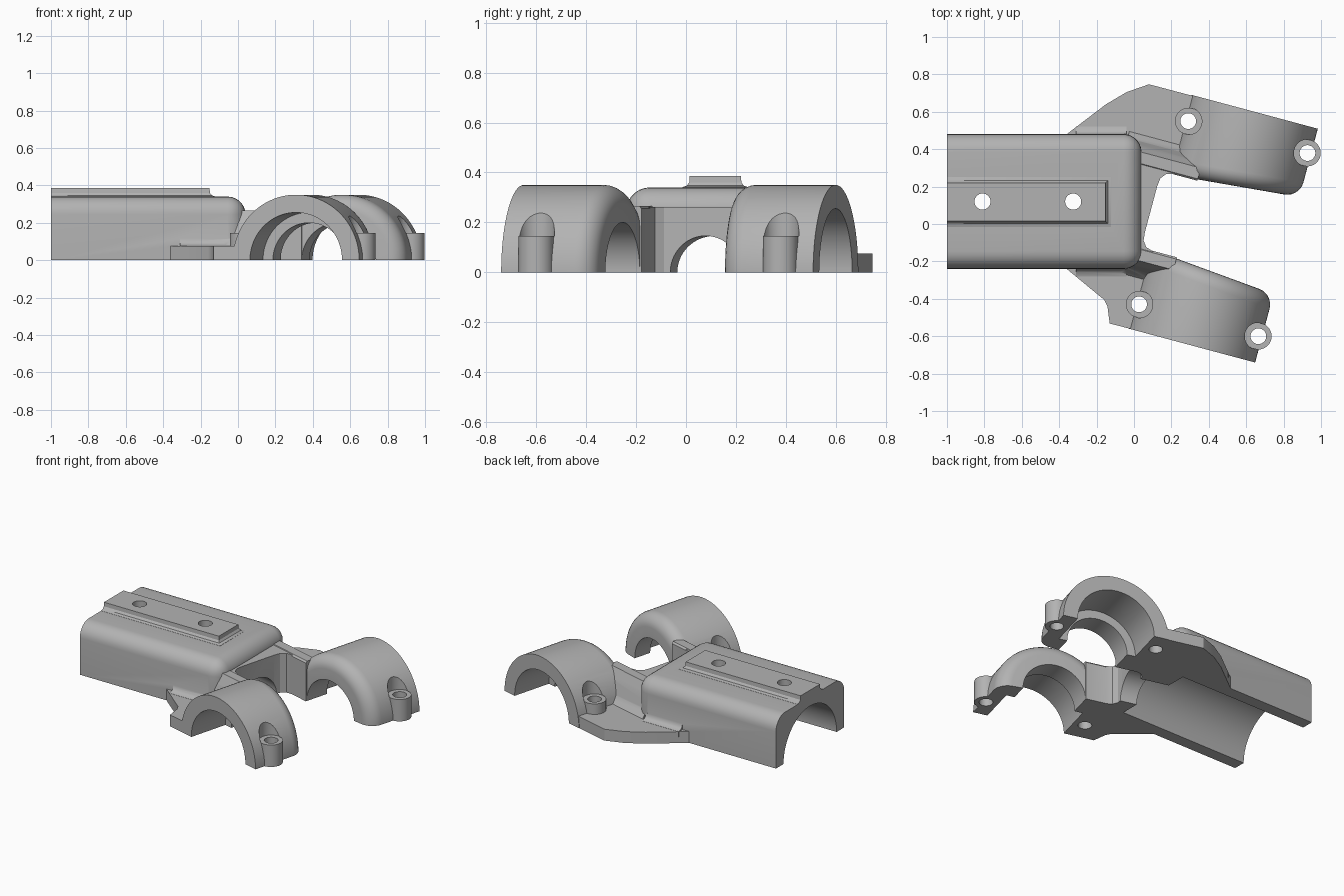
import bpy, bmesh, math
from mathutils import Vector

if "Cube" in bpy.data.objects:
    bpy.data.objects.remove(bpy.data.objects["Cube"])

grey = bpy.data.materials.new("plain_grey")
grey.use_nodes = True
grey.diffuse_color = (0.45, 0.45, 0.45, 1)
grey.node_tree.nodes["Principled BSDF"].inputs["Base Color"].default_value = grey.diffuse_color

# Clamp frame: u runs across the clamps, v along their shared axis
TILT = math.radians(15)
U = Vector((math.cos(TILT), -math.sin(TILT), 0))
V = Vector((math.sin(TILT), math.cos(TILT), 0))
ORIGIN = Vector((0.31, -0.65, 0))
SPAN = 1.294
MID_Y = 0.12
LOW = -0.3


def local(u, v, z=0.0, side=0):
    """Clamp coordinates to world; side 1 is the mirrored clamp."""
    return ORIGIN + U * u + V * (SPAN - v if side else v) + Vector((0, 0, z))


def make(name, bm):
    bmesh.ops.recalc_face_normals(bm, faces=bm.faces[:])
    mesh = bpy.data.meshes.new(name)
    bm.to_mesh(mesh)
    bm.free()
    mesh.materials.append(grey)
    obj = bpy.data.objects.new(name, mesh)
    bpy.context.collection.objects.link(obj)
    return obj


def loft(name, loops):
    """Skin a row of equal point loops and cap both ends."""
    bm = bmesh.new()
    rows = [[bm.verts.new(p) for p in loop] for loop in loops]
    n = len(rows[0])
    for a, b in zip(rows, rows[1:]):
        for i in range(n):
            j = (i + 1) % n
            bm.faces.new((a[i], a[j], b[j], b[i]))
    bm.faces.new(rows[0])
    bm.faces.new(rows[-1])
    return make(name, bm)


def slab(name, outline, top, bottom=LOW):
    return loft(name, [[Vector((p[0], p[1], z)) for p in outline] for z in (bottom, top)])


def rod(name, start, end, radius, sides=32):
    start, end = Vector(start), Vector(end)
    axis = (end - start).normalized()
    a = axis.orthogonal().normalized()
    b = axis.cross(a)
    angles = [math.tau * (i + 0.5) / sides for i in range(sides)]
    ring = [(a * math.cos(t) + b * math.sin(t)) * radius for t in angles]
    return loft(name, [[c + p for p in ring] for c in (start, end)])


# Main housing with rounded top and front corners
bm = bmesh.new()
bmesh.ops.create_cube(bm, size=1)
for vert in bm.verts:
    vert.co = (vert.co.x * 1.04 - 0.48, vert.co.y * 0.72 + MID_Y, 0.34 if vert.co.z > 0 else LOW)
rounded = []
for edge in bm.edges:
    p, q = (vert.co for vert in edge.verts)
    on_top = min(p.z, q.z) > 0
    at_front = min(p.x, q.x) > 0
    along_x = abs(p.x - q.x) > 0.5
    upright = abs(p.z - q.z) > 0.5
    if (on_top and (along_x or at_front)) or (upright and at_front):
        rounded.append(edge)
bmesh.ops.bevel(bm, geom=rounded, offset=0.095, segments=7, profile=0.5, affect='EDGES')
body = make("bracket_body", bm)
parts, cutters = [], []

# Mounting rail with a flared foot
rail = []
for flare, z in ((0.03, 0.32), (0.03, 0.341), (0.012, 0.347), (0.002, 0.36), (0, 0.386)):
    y0, y1, x1 = 0.015 - flare, 0.22 + flare, -0.152 + flare
    rail.append([Vector(p) for p in ((-1, y0, z), (x1, y0, z), (x1, y1, z), (-1, y1, z))])
parts.append(loft("rail", rail))

# Tilted end wall joining the two arms
half = [(-0.62, 0.38), (-0.33, 0.38), (-0.33, 0.432), (-0.372, 0.445), (-0.395, 0.475), (-0.4, 0.52)]
wall = [local(u, v) for u, v in half] + [local(u, v, 0, 1) for u, v in reversed(half)]
parts.append(slab("end_wall", wall, 0.262, LOW + 0.02))

# Flange plates beside the housing
outlines = (
    [(-0.36, -0.16), (-0.36, -0.24), (-0.16, -0.405), (-0.142, -0.44), (-0.13, -0.532)],
    [(-0.36, 0.4), (-0.36, 0.48), (-0.15, 0.64), (-0.04, 0.705), (0.08, 0.747)],
)
inner_corner = ((0, -0.1), (0, 0.3))

for side in (0, 1):
    tag = "left" if side else "right"
    outline = outlines[side] + [local(-0.15, 0.003, 0, side), local(-0.2, 0.4, 0, side), inner_corner[side]]
    parts.append(slab(tag + "_flange", outline, 0.076, LOW + 0.04))

    # Concave fillet where flange meets housing
    sign = 1 if side else -1
    face_y = MID_Y + sign * 0.36
    cove = [(-0.02, 0.04), (0.04, 0.04), (0.04, 0.077), (0.018, 0.083), (0.006, 0.095), (0, 0.115), (-0.02, 0.115)]
    parts.append(loft(tag + "_cove", [[Vector((x, face_y + sign * y, z)) for y, z in cove]
                                      for x in (-0.31, -0.04)]))

    # Clamp drum, rounded on its inner edge, inner face slightly slanted
    stations = [(0, 0.35, 0)]
    for i in range(8):
        t = math.pi / 2 * i / 7
        stations.append((0.33 + 0.08 * math.sin(t), 0.27 + 0.08 * math.cos(t), 1))
    drum = []
    for v, r, slant in stations:
        angles = [math.tau * (i + 0.5) / 80 for i in range(80)]
        drum.append([local(r * math.cos(a), v - slant * 0.09 * r * math.cos(a), r * math.sin(a), side)
                     for a in angles])
    parts.append(loft(tag + "_drum", drum))

    # Arm with a sloping gusset
    section = [(0.435, LOW + 0.06), (0.435, 0.255), (0.425, 0.266), (0.365, 0.266),
               (0.335, 0.2), (0.31, 0.12), (0.27, 0.07), (0.27, LOW + 0.06)]
    parts.append(loft(tag + "_arm", [[local(u, v, z, side) for v, z in section] for u in (-0.62, -0.2)]))

    # Screw bosses with pockets and holes
    for u in (-0.33, 0.33):
        foot = local(u, 0.14, 0, side)
        up = Vector((0, 0, 1))
        parts.append(rod(tag + "_boss", foot + up * (LOW + 0.08), foot + up * 0.15, 0.071))
        cutters.append(rod("pocket", foot + up * 0.146, foot + up * 0.6, 0.073))
        cutters.append(rod("screw_hole", foot - up, foot + up, 0.042))

    # Stepped clamp bore
    cutters.append(rod("bore", local(0, -0.1, 0, side), local(0, 0.27, 0, side), 0.255, 80))
    cutters.append(rod("lip_bore", local(0, 0.2, 0, side), local(0, 0.6, 0, side), 0.2, 80))

# Housing tunnel, end opening and rail holes
cutters.append(rod("tunnel", (-1.2, MID_Y, 0), (-0.05, MID_Y, 0), 0.28, 80))
cutters.append(rod("end_opening", local(-0.7, SPAN / 2), local(0, SPAN / 2), 0.146, 64))
for x in (-0.81, -0.325):
    cutters.append(rod("rail_hole", (x, MID_Y, 0.1), (x, MID_Y, 0.6), 0.043))

# Flat underside
cutters.append(slab("underside", [(-2, -2), (2, -2), (2, 2), (-2, 2)], 0, -1))

# Fuse the parts, then cut the openings
bpy.ops.object.select_all(action='DESELECT')
bpy.context.view_layer.objects.active = body
body.select_set(True)
for operation, tools in (('UNION', parts), ('DIFFERENCE', cutters)):
    for tool in tools:
        mod = body.modifiers.new("fuse", 'BOOLEAN')
        mod.operation = operation
        mod.solver = 'EXACT'
        mod.object = tool
        bpy.ops.object.modifier_apply(modifier=mod.name)
        bpy.data.objects.remove(tool)

bpy.ops.object.shade_smooth_by_angle(angle=math.radians(30))
